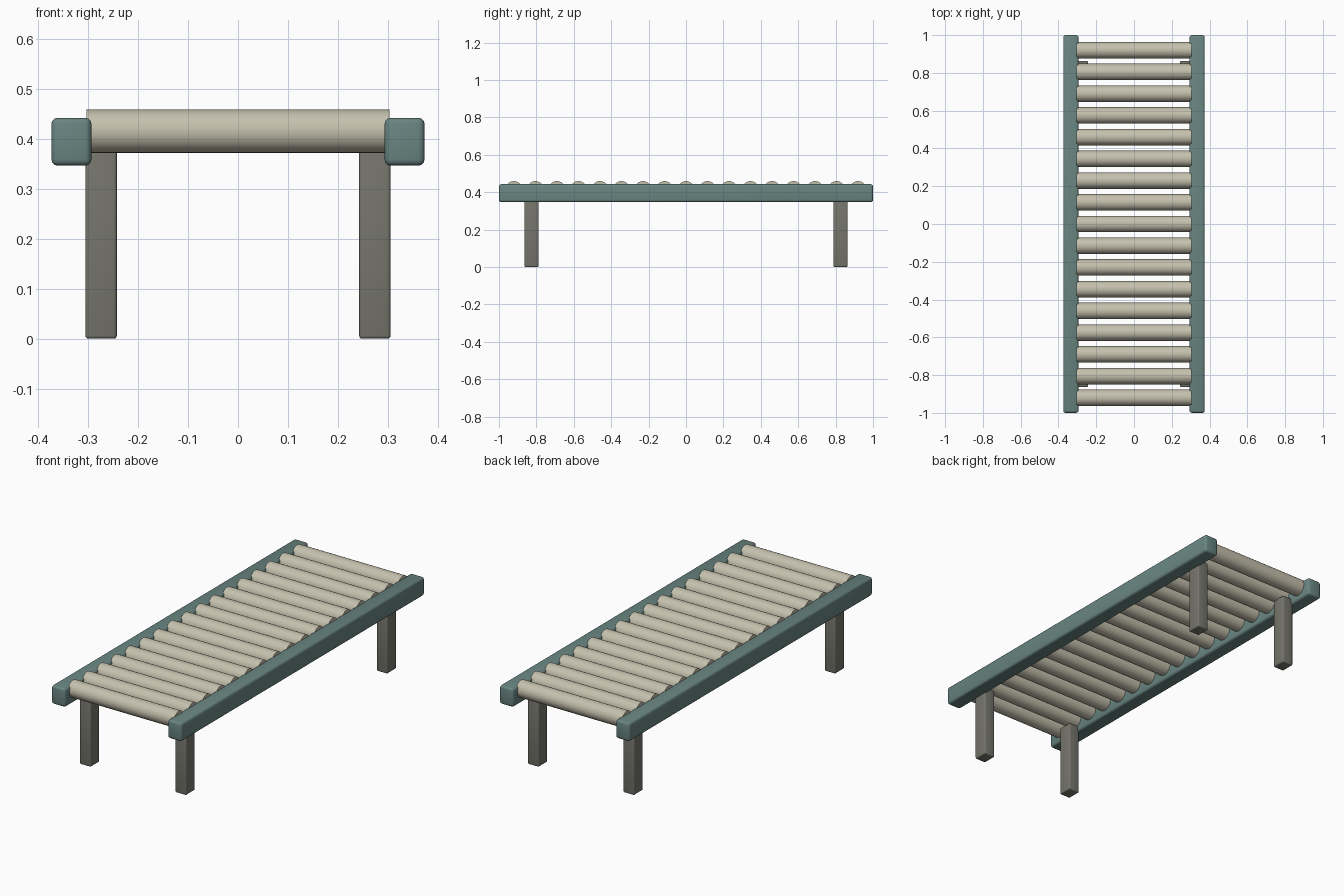
import bpy
import math

if "Cube" in bpy.data.objects:
    bpy.data.objects.remove(bpy.data.objects["Cube"])


def material(name, rgb):
    m = bpy.data.materials.new(name)
    m.diffuse_color = (*rgb, 1.0)
    m.use_nodes = True
    m.node_tree.nodes["Principled BSDF"].inputs["Base Color"].default_value = m.diffuse_color
    return m


TEAL = material("teal rail paint", (0.14, 0.235, 0.22))
BEIGE = material("beige roller", (0.56, 0.53, 0.42))
GREY = material("warm grey leg", (0.18, 0.178, 0.15))


def smooth(obj, angle):
    bpy.ops.object.select_all(action='DESELECT')
    obj.select_set(True)
    bpy.context.view_layer.objects.active = obj
    bpy.ops.object.shade_smooth_by_angle(angle=math.radians(angle))


def box(name, centre, size, bevel, mat):
    bpy.ops.mesh.primitive_cube_add(size=1, location=centre)
    obj = bpy.context.object
    obj.name = name
    obj.scale = size
    bpy.ops.object.transform_apply(location=False, rotation=False, scale=True)
    mod = obj.modifiers.new("rounded edges", 'BEVEL')
    mod.width = bevel
    mod.segments = 3
    bpy.ops.object.modifier_apply(modifier=mod.name)
    obj.data.materials.append(mat)
    smooth(obj, 40)
    return obj


# Side rails and the four legs tucked against their inner faces
for sx, side in ((-1, "left"), (1, "right")):
    box(f"{side}_rail", (sx * 0.334, 0, 0.395), (0.08, 2.0, 0.096), 0.012, TEAL)
    for sy, end in ((-1, "front"), (1, "back")):
        box(f"{end}_{side}_leg", (sx * 0.2745, sy * 0.826, 0.19),
            (0.063, 0.075, 0.38), 0.006, GREY)

# Row of conveyor rollers, ends set into the rails
COUNT = 17
SPACING = 0.115
for i in range(COUNT):
    y = (i - (COUNT - 1) / 2) * SPACING
    bpy.ops.mesh.primitive_cylinder_add(vertices=32, radius=0.0435, depth=0.608,
                                        location=(0, y, 0.416),
                                        rotation=(0, math.pi / 2, 0))
    roller = bpy.context.object
    roller.name = f"roller_{i + 1:02d}"
    roller.data.materials.append(BEIGE)
    smooth(roller, 40)
